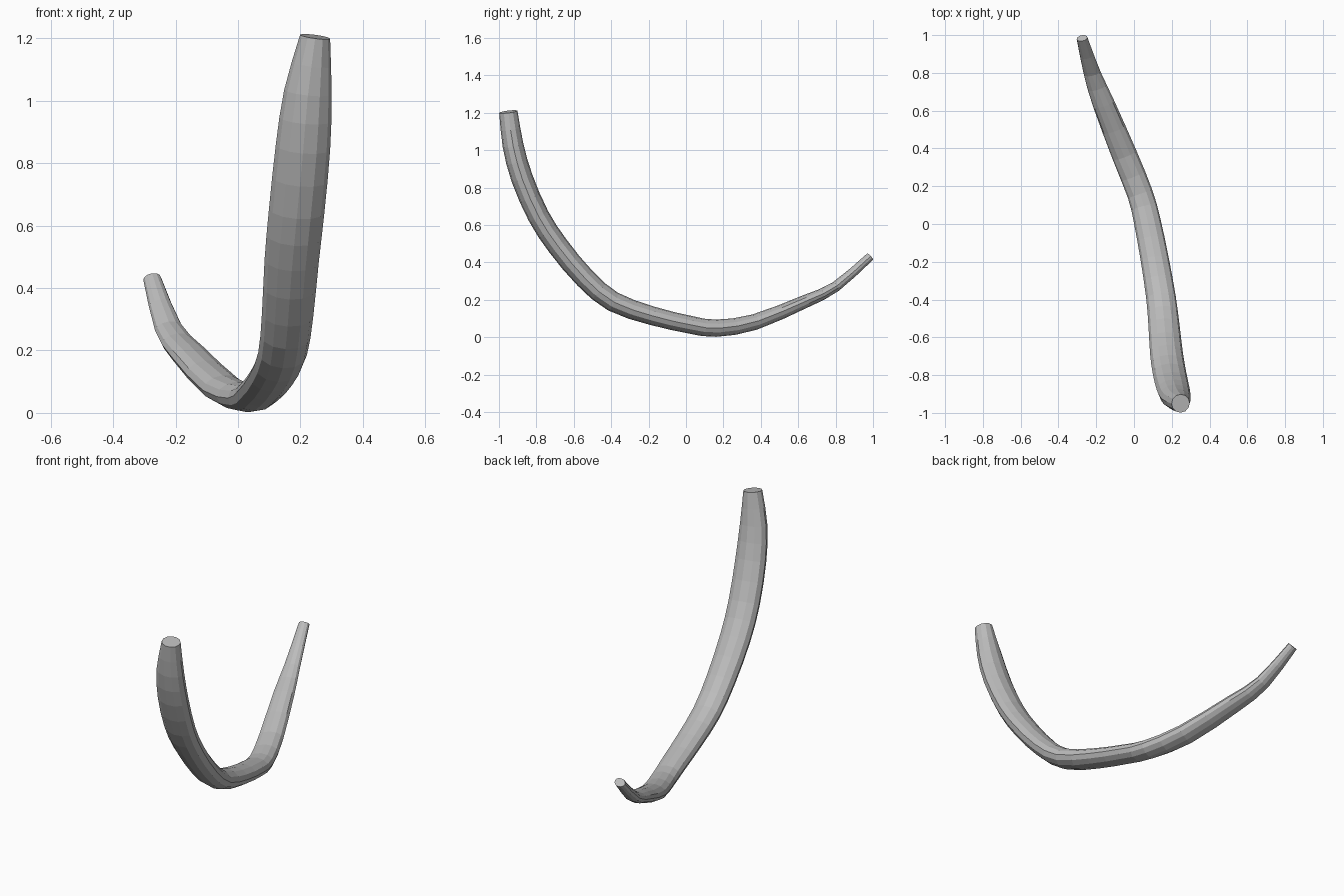
import bpy, bmesh
from math import cos, sin, tau
from mathutils import Vector

cube = bpy.data.objects.get("Cube")
if cube:
    bpy.data.objects.remove(cube, do_unlink=True)

# Centre line with cross-section size: x, y, z, width, thickness
STATIONS = [Vector(s) for s in (
    (.247, -.95, 1.205, .097, .098),
    (.224, -.925, 1.027, .153, .112),
    (.208, -.877, .85, .175, .117),
    (.188, -.789, .648, .178, .116),
    (.172, -.685, .488, .174, .115),
    (.159, -.54, .315, .165, .112),
    (.143, -.39, .19, .157, .108),
    (.109, -.183, .115, .149, .10),
    (.069, .02, .067, .142, .095),
    (.032, .16, .048, .136, .092),
    (-.05, .365, .08, .135, .085),
    (-.16, .635, .19, .117, .07),
    (-.222, .80, .27, .09, .056),
    (-.275, .984, .43, .058, .046))]
SIDES = 12
STEPS = 2


def spline(a, b, c, d, t):
    """Smooth interpolation between b and c."""
    return (b * 2 + (c - a) * t + (a * 2 - b * 5 + c * 4 - d) * t ** 2
            + (b * 3 - a - c * 3 + d) * t ** 3) / 2


# Refine the stations into evenly curved rings
padded = [STATIONS[0] * 2 - STATIONS[1], *STATIONS, STATIONS[-1] * 2 - STATIONS[-2]]
path = [spline(*padded[i:i + 4], k / STEPS)
        for i in range(len(STATIONS) - 1) for k in range(STEPS)]
path.append(STATIONS[-1])

# Sweep the flattened oval section along the path
bm = bmesh.new()
rings = []
for i, p in enumerate(path):
    tangent = (path[min(i + 1, len(path) - 1)] - path[max(i - 1, 0)]).to_3d().normalized()
    side = Vector((1, 0, 0))
    side = (side - tangent * side.dot(tangent)).normalized()
    across = tangent.cross(side)
    rings.append([bm.verts.new(p.to_3d() + side * cos(tau * j / SIDES) * p[3] / 2
                               + across * sin(tau * j / SIDES) * p[4] / 2)
                  for j in range(SIDES)])
for r, s in zip(rings, rings[1:]):
    for j in range(SIDES):
        k = (j + 1) % SIDES
        bm.faces.new((r[j], r[k], s[k], s[j]))
# End caps
bm.faces.new(rings[0])
bm.faces.new(rings[-1])
bmesh.ops.recalc_face_normals(bm, faces=bm.faces)

mesh = bpy.data.meshes.new("curved_horn")
bm.to_mesh(mesh)
bm.free()
horn = bpy.data.objects.new("curved_horn", mesh)
bpy.context.collection.objects.link(horn)

# Plain grey material
grey = bpy.data.materials.new("light_grey")
grey.use_nodes = True
colour = (.5, .5, .5, 1)
grey.diffuse_color = colour
grey.node_tree.nodes["Principled BSDF"].inputs["Base Color"].default_value = colour
mesh.materials.append(grey)
